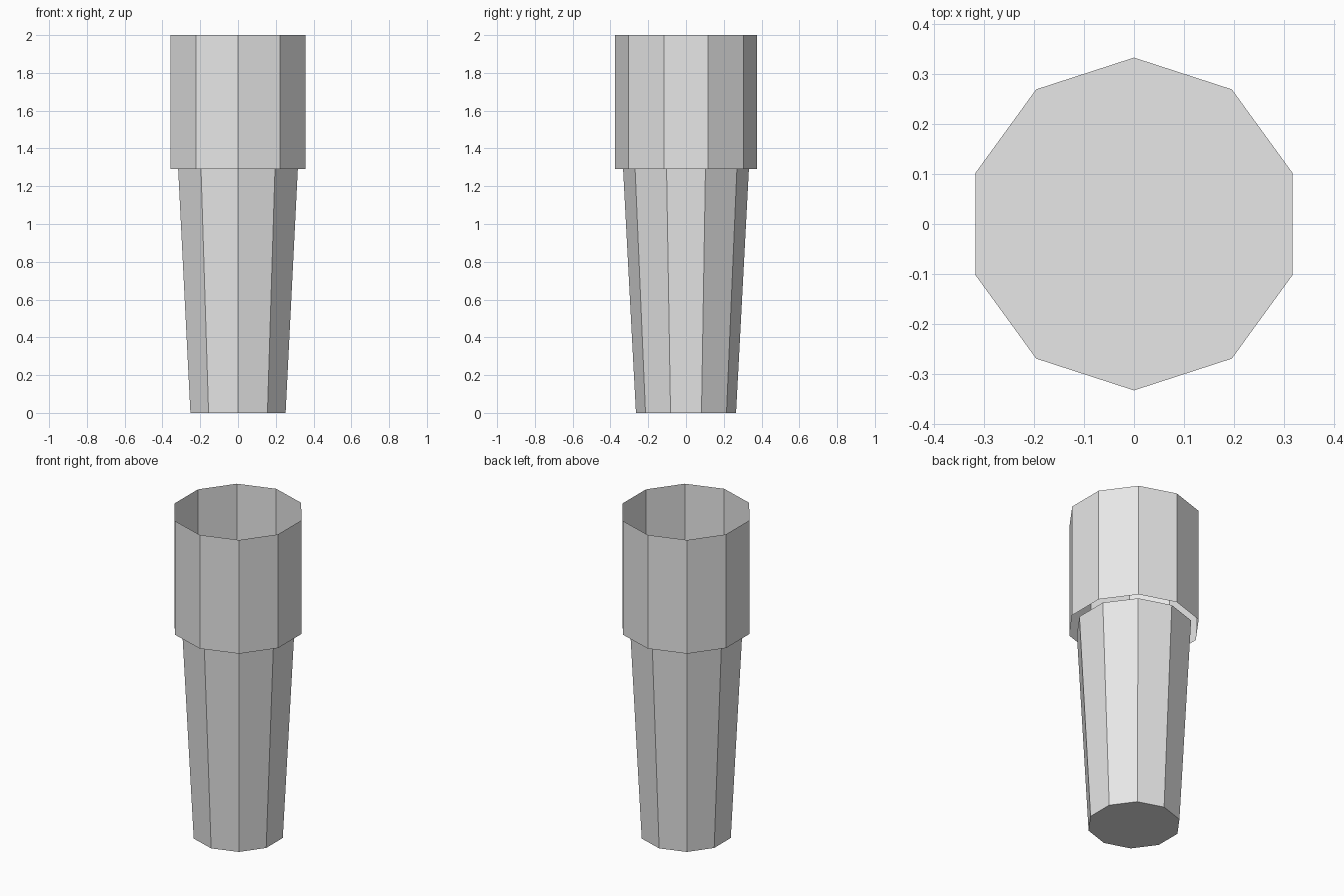
import bpy, bmesh, math

if "Cube" in bpy.data.objects:
    bpy.data.objects.remove(bpy.data.objects["Cube"])

grey = bpy.data.materials.new("plain grey")
grey.diffuse_color = (0.8, 0.8, 0.8, 1)
grey.use_nodes = True
grey.node_tree.nodes["Principled BSDF"].inputs["Base Color"].default_value = grey.diffuse_color

SIDES = 10


def tapered_tube(name, r_low, r_high, z_low, z_high, capped):
    """Ten-sided tube with a corner on the front and back."""
    bm = bmesh.new()
    rings = []
    for r, z in ((r_low, z_low), (r_high, z_high)):
        ring = []
        for i in range(SIDES):
            a = math.pi / 2 + i * math.tau / SIDES
            ring.append(bm.verts.new((r * math.cos(a), r * math.sin(a), z)))
        rings.append(ring)
    low, high = rings
    for i in range(SIDES):
        j = (i + 1) % SIDES
        bm.faces.new((low[i], low[j], high[j], high[i]))
    if capped:
        bm.faces.new(low[::-1])
        bm.faces.new(high)
    mesh = bpy.data.meshes.new(name)
    bm.to_mesh(mesh)
    bm.free()
    mesh.materials.append(grey)
    obj = bpy.data.objects.new(name, mesh)
    bpy.context.collection.objects.link(obj)
    return obj


# Closed tapering shaft
tapered_tube("shaft", 0.265, 0.333, 0.0, 1.29, True)
# Thin open sleeve above it
tapered_tube("sleeve", 0.377, 0.377, 1.29, 2.0, False)
